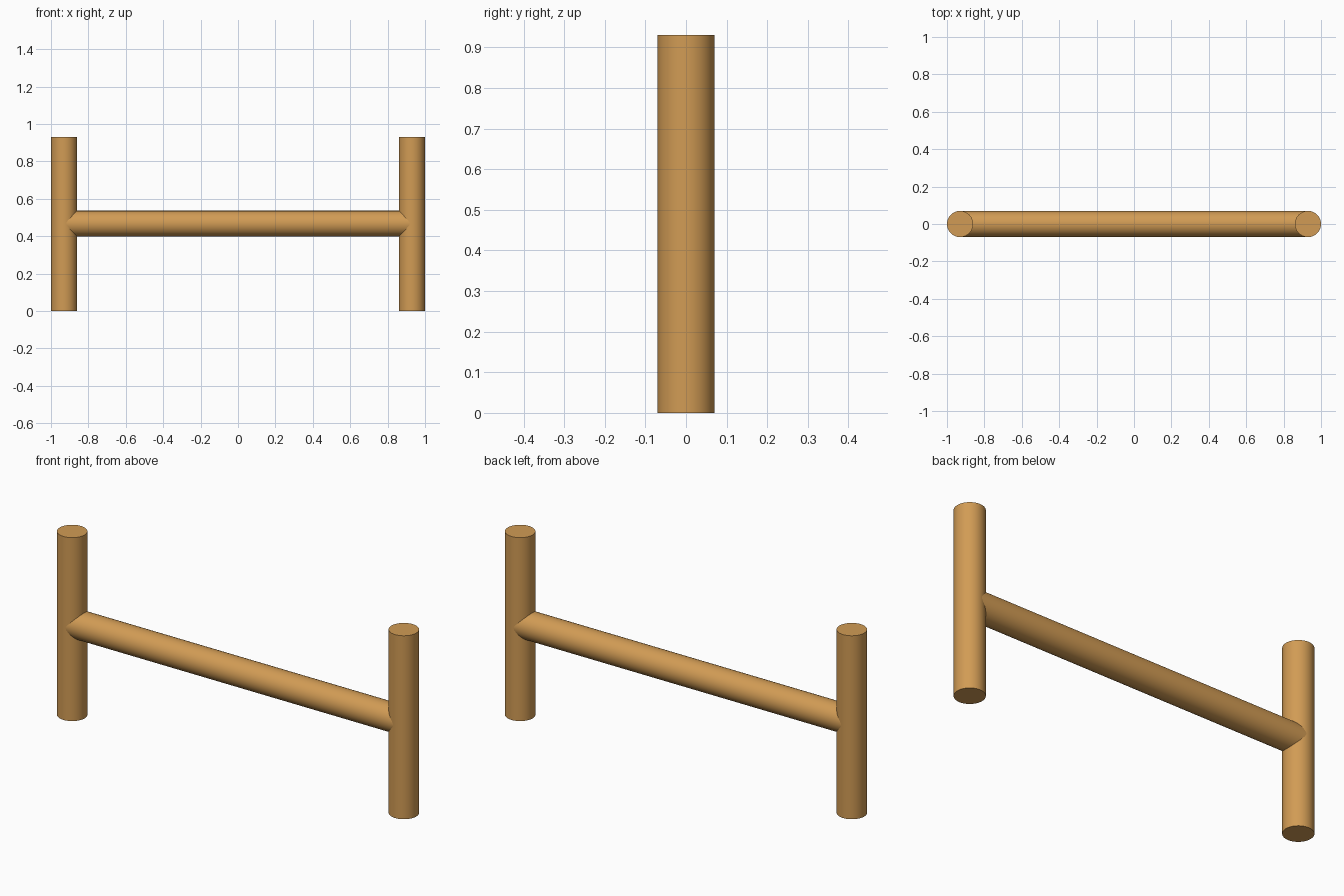
import bpy
from math import pi

if "Cube" in bpy.data.objects:
    bpy.data.objects.remove(bpy.data.objects["Cube"])

POST_R, BAR_R = 0.07, 0.069
HEIGHT, POST_X = 0.93, 0.93

wood = bpy.data.materials.new("wood")
wood.diffuse_color = (0.64, 0.33, 0.09, 1)
wood.use_nodes = True
wood.node_tree.nodes["Principled BSDF"].inputs["Base Color"].default_value = wood.diffuse_color


def rod(name, radius, length, location, rotation=(0, 0, 0)):
    bpy.ops.mesh.primitive_cylinder_add(vertices=48, radius=radius, depth=length,
                                        location=location, rotation=rotation)
    obj = bpy.context.object
    obj.name = name
    obj.data.materials.append(wood)
    bpy.ops.object.shade_smooth_by_angle()
    return obj


# Upright posts
for side, name in ((-1, "left_post"), (1, "right_post")):
    rod(name, POST_R, HEIGHT, (side * POST_X, 0, HEIGHT / 2))

# Horizontal bar joining the posts at mid height, ends hidden inside them
rod("crossbar", BAR_R, 2 * POST_X, (0, 0, HEIGHT / 2 + 0.002), (0, pi / 2, 0))
